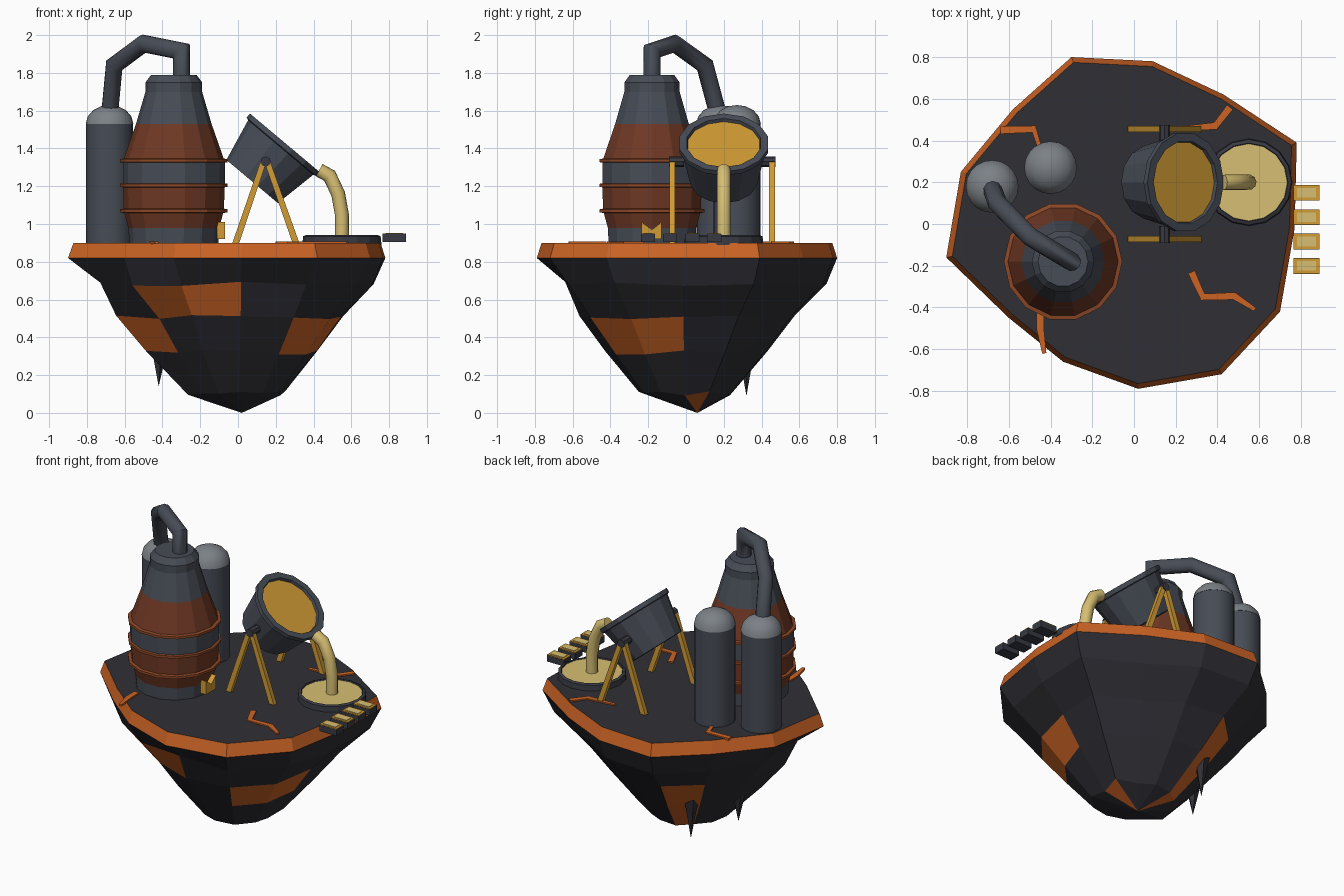
import bpy, bmesh, math, random
from mathutils import Vector

if "Cube" in bpy.data.objects:
    bpy.data.objects.remove(bpy.data.objects["Cube"])

random.seed(3)

def material(name, rgb):
    m = bpy.data.materials.new(name)
    m.diffuse_color = (*rgb, 1)
    m.use_nodes = True
    m.node_tree.nodes["Principled BSDF"].inputs["Base Color"].default_value = m.diffuse_color
    return m

ROCK = material("dark rock", (.028, .028, .036))
ORANGE = material("glowing orange", (.60, .125, .018))
RUST = material("rust brown", (.16, .04, .018))
BAND = material("rust band", (.27, .065, .02))
STEEL = material("steel grey", (.063, .072, .092))
DOME = material("light steel", (.2, .22, .24))
AMBER = material("amber gold", (.64, .33, .035))
PALE = material("pale molten gold", (.68, .52, .17))
COAL = material("mould grey", (.04, .042, .055))

def finish(name, bm, mats, loc=(0, 0, 0), rot=(0, 0, 0), smooth=False):
    bmesh.ops.recalc_face_normals(bm, faces=bm.faces)
    me = bpy.data.meshes.new(name)
    bm.to_mesh(me)
    bm.free()
    for m in mats:
        me.materials.append(m)
    ob = bpy.data.objects.new(name, me)
    bpy.context.collection.objects.link(ob)
    ob.location, ob.rotation_euler = loc, rot
    if smooth:
        bpy.ops.object.select_all(action='DESELECT')
        ob.select_set(True)
        bpy.context.view_layer.objects.active = ob
        bpy.ops.object.shade_smooth_by_angle(angle=math.radians(50))
    return ob

def skin(bm, rings, idx):
    """Bridge rings of vertices; a ring of one vertex is a pole."""
    for k, (a, b) in enumerate(zip(rings, rings[1:])):
        n = max(len(a), len(b))
        for i in range(n):
            j = (i + 1) % n
            vs = [a[0]] if len(a) == 1 else [a[i], a[j]]
            vs += [b[0]] if len(b) == 1 else [b[j], b[i]]
            bm.faces.new(vs).material_index = idx(k, i)

def lathe(name, profile, segs, mats, idx=lambda k, i: 0, **kw):
    bm = bmesh.new()
    rings = []
    for r, z in profile:
        n = segs if r > 0 else 1
        rings.append([bm.verts.new((r * math.cos(math.tau * i / segs),
                                    r * math.sin(math.tau * i / segs), z)) for i in range(n)])
    skin(bm, rings, idx)
    return finish(name, bm, mats, **kw)

def box(name, mat, center, size):
    bm = bmesh.new()
    bmesh.ops.create_cube(bm, size=1)
    bmesh.ops.scale(bm, vec=size, verts=bm.verts)
    return finish(name, bm, [mat], loc=center)

def prism(name, mat, pts, offset):
    """Extrude a closed outline of 3D points by an offset."""
    bm = bmesh.new()
    f = bm.faces.new([bm.verts.new(p) for p in pts])
    ext = bmesh.ops.extrude_face_region(bm, geom=[f])
    bmesh.ops.translate(bm, vec=offset, verts=[v for v in ext["geom"] if isinstance(v, bmesh.types.BMVert)])
    if not f.is_valid or len(bm.faces) < len(pts) + 2:
        bm.faces.new([v for v in bm.verts][:len(pts)])
    return finish(name, bm, [mat])

def tube(name, mat, path, radius, segs=10):
    bm = bmesh.new()
    P = [Vector(p) for p in path]
    d = [(b - a).normalized() for a, b in zip(P, P[1:])]
    side = d[0].orthogonal().normalized()
    up = d[0].cross(side)
    cur = [P[0] + radius * (side * math.cos(math.tau * i / segs) + up * math.sin(math.tau * i / segs))
           for i in range(segs)]
    rings = [[bm.verts.new(P[0])], [bm.verts.new(c) for c in cur]]
    for k in range(1, len(P)):
        # mitre: slide each line on to the bisecting plane
        n = (d[k - 1] + (d[k] if k < len(d) else d[k - 1])).normalized()
        cur = [c + d[k - 1] * ((P[k] - c).dot(n) / d[k - 1].dot(n)) for c in cur]
        rings.append([bm.verts.new(c) for c in cur])
    rings.append([bm.verts.new(P[-1])])
    skin(bm, rings, lambda k, i: 0)
    return finish(name, bm, [mat], smooth=True)

# Floating island: irregular outline, orange rim, faceted underside with glowing patches
outline = [(.77, -.02), (.78, .39), (.43, .62), (.09, .78), (-.30, .80), (-.58, .55), (-.83, .25),
           (-.90, -.16), (-.60, -.45), (-.34, -.66), (.02, -.79), (.42, -.72), (.70, -.42)]
bulge = [.92, .92, .88, .93, .93, .90, .85, .81, .93, .88, .81, .86, .90]
bm = bmesh.new()
rings = []
for z, s in [(.9, .968), (.82, 1), (.68, 0), (.51, .71), (.32, .53), (.10, .30)]:
    ring = []
    for i, (x, y) in enumerate(outline):
        j = random.uniform(-.02, .02) if s < .9 else 0
        f = (s or bulge[i]) + (j if s else 0)
        ring.append(bm.verts.new((x * f, y * f, z + (j * .7 if z < .8 else 0))))
    rings.append(ring)
rings.append([bm.verts.new((.02, .06, 0))])
glow = {(2, 8), (2, 9), (3, 7), (3, 11), (3, 12), (3, 4), (4, 4), (5, 0), (5, 4)}
skin(bm, rings, lambda k, i: int(k == 0 or (k - 0, i) in glow))
bm.faces.new(rings[0])
finish("island", bm, [ROCK, ORANGE])

# Rock spikes hanging beneath
for k, (x, y, tip, top) in enumerate([(-.26, .32, .09, .36), (-.42, .05, .14, .36)]):
    lathe(f"rock_spike_{k}", [(0, tip), (.05, top), (0, top + .02)], 5, [ROCK], loc=(x, y, 0))

# Glowing cracks on the ground
cracks = [[(.275, -.23), (.33, -.35), (.48, -.345), (.58, -.41)],
          [(.46, .56), (.39, .47), (.20, .455)],
          [(-.64, .45), (-.48, .455), (-.45, .36)],
          [(-.45, -.42), (-.45, -.5), (-.43, -.62)]]
for k, pts in enumerate(cracks):
    P = [Vector(p) for p in pts]
    left, right = [], []
    for i, p in enumerate(P):
        t = (P[min(i + 1, len(P) - 1)] - P[max(i - 1, 0)]).normalized()
        w = .018 if i < len(P) - 1 else .01
        o = Vector((-t.y, t.x)) * w
        left.append((p.x + o.x, p.y + o.y, .895))
        right.append((p.x - o.x, p.y - o.y, .895))
    prism(f"ground_crack_{k}", ORANGE, left + right[::-1], (0, 0, .013))

# Furnace with rust bands and hoops
fx, fy = -.34, -.18
lathe("furnace", [(0, .89), (.235, .89), (.24, .98), (.265, 1.07), (.27, 1.2), (.27, 1.33), (.20, 1.53),
                  (.15, 1.70), (.15, 1.75), (.12, 1.79), (0, 1.79)], 14, [STEEL, RUST],
      lambda k, i: int(k in (2, 3, 5)), loc=(fx, fy, 0))
for k, z in enumerate((1.07, 1.205, 1.335)):
    lathe(f"furnace_hoop_{k}", [(.262, z - .012), (.284, z - .008), (.284, z + .008), (.262, z + .012),
                                (.262, z - .012)], 14, [BAND], loc=(fx, fy, 0))

# Notched tap at the foot of the furnace
prism("furnace_tap", AMBER, [(-.11, y, z) for y, z in
      [(-.235, .92), (-.13, .92), (-.13, 1.01), (-.18, .97), (-.235, 1.01)]], (.04, 0, 0))

# Gas tanks with domed caps
for k, (x, y) in enumerate([(-.68, .18), (-.40, .27)]):
    lathe(f"tank_{k}", [(0, .89), (.124, .89), (.124, 1.53), (0, 1.53)], 20, [STEEL],
          loc=(x, y, 0), smooth=True)
    dome = [(.126 * math.cos(a), 1.53 + .1 * math.sin(a)) for a in (0, .4, .8, 1.2)]
    lathe(f"tank_dome_{k}", [(0, 1.53)] + dome + [(0, 1.63)], 20, [DOME], loc=(x, y, 0), smooth=True)

# Exhaust pipe from furnace to tank
tube("exhaust_pipe", STEEL, [(-.30, -.18, 1.76), (-.30, -.18, 1.915), (-.50, -.06, 1.955),
                             (-.655, .10, 1.84), (-.68, .17, 1.58)], .046)

# Tilted crucible full of melt
lathe("crucible", [(0, 0), (.178, 0), (.225, .235), (.24, .24), (.24, .268), (.2, .268), (.195, .25), (0, .25)],
      14, [STEEL, AMBER], lambda k, i: int(k == 6), loc=(.075, .2, 1.225), rot=(0, math.radians(40), 0))

# A-frame stands and trunnions
for side, y in (("front", -.072), ("back", .455)):
    for n, foot in (("left", -.015), ("right", .31)):
        top = .135 if n == "left" else .155
        prism(f"{side}_{n}_leg", AMBER, [(foot - .018, y - .015, .89), (foot + .018, y - .015, .89),
              (top + .016, y - .015, 1.33), (top - .016, y - .015, 1.33)], (0, .03, 0))
    inner = -.05 if side == "front" else .435
    lathe(f"{side}_trunnion", [(0, -.04), (.027, -.04), (.027, .04), (0, .04)], 8, [COAL],
          loc=(.146, inner, 1.33), rot=(math.pi / 2, 0, 0))

# Pouring stream and round basin
tube("molten_stream", PALE, [(.43, .2, 1.285), (.485, .2, 1.255), (.53, .2, 1.16), (.55, .2, 1.05),
                             (.55, .2, .92)], .037)
lathe("basin", [(0, .89), (.21, .89), (.205, .935), (.188, .942), (.185, .934), (0, .934)], 16,
      [COAL, PALE], lambda k, i: int(k == 4), loc=(.55, .2, 0))

# Row of ingot moulds
for k in range(4):
    y = .15 - .117 * k
    box(f"ingot_mould_{k}", COAL, (.827, y, .925), (.125, .075, .042))
    box(f"ingot_border_{k}", AMBER, (.827, y, .948), (.123, .073, .005))
    box(f"ingot_{k}", PALE, (.827, y, .951), (.092, .046, .005))
